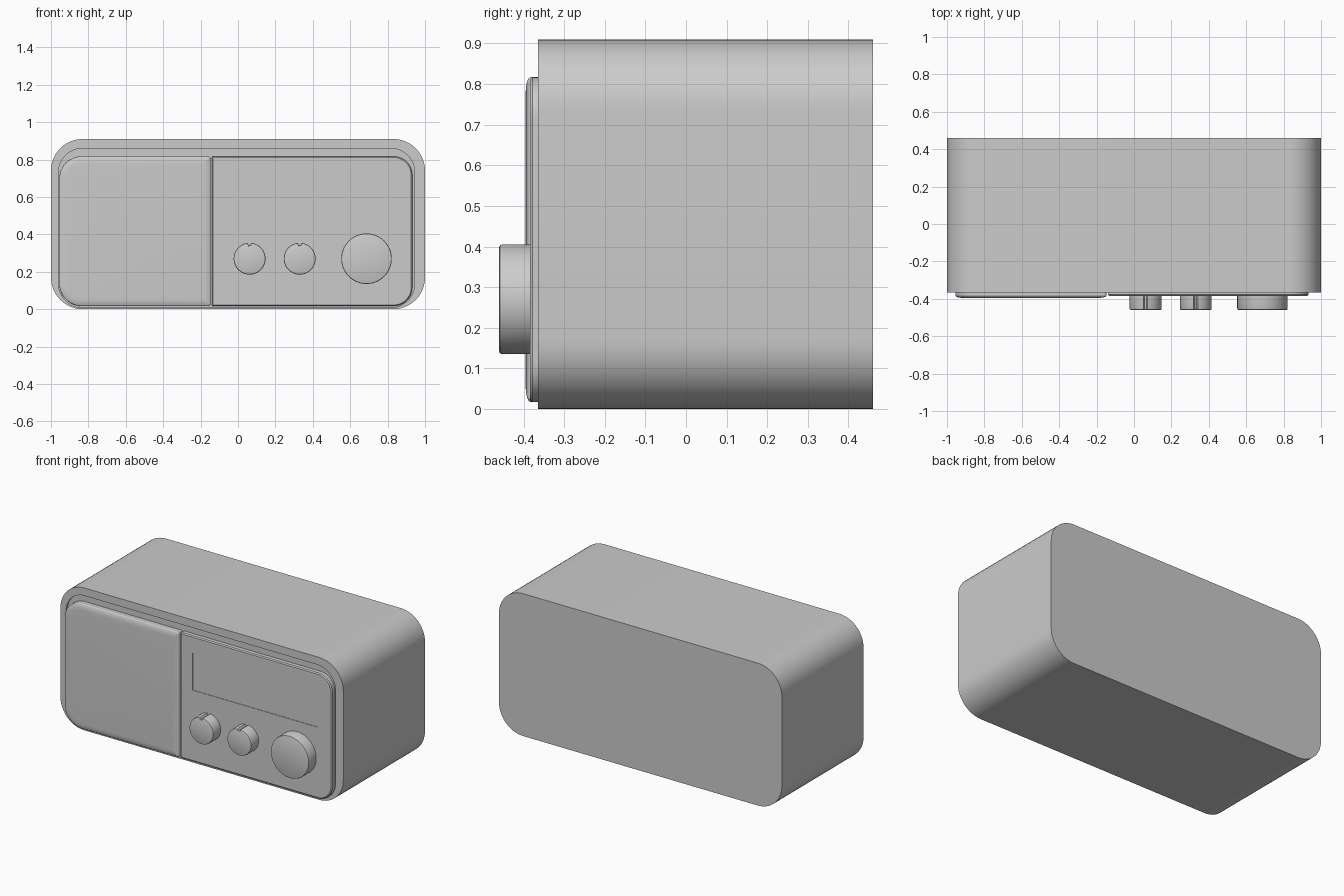
import bpy, bmesh, math

if "Cube" in bpy.data.objects:
    bpy.data.objects.remove(bpy.data.objects["Cube"])


def outline(x0, x1, z0, z1, radii, inset=0.0, steps=12):
    """Rounded rectangle; radii run top right, top left, bottom left, bottom right."""
    x0, x1, z0, z1 = x0 + inset, x1 - inset, z0 + inset, z1 - inset
    pts = []
    for i, r in enumerate(radii):
        r = max(r - inset, 0.003)
        cx = x1 - r if i in (0, 3) else x0 + r
        cz = z1 - r if i in (0, 1) else z0 + r
        for k in range(steps + 1):
            a = math.radians(90 * (i + k / steps))
            pts.append((cx + r * math.cos(a), cz + r * math.sin(a)))
    return pts


def circle(cx, cz, r, notch=0.0, n=96):
    """Circle in the front plane, with an optional narrow notch at the top."""
    pts = []
    for k in range(n):
        rr = r - notch if abs(k - n // 4) <= 1 else r
        a = 2 * math.pi * k / n
        pts.append((cx + rr * math.cos(a), cz + rr * math.sin(a)))
    return pts


def loft(name, rings):
    """Skin a list of (y, outline) rings and cap both ends."""
    bm = bmesh.new()
    loops = [[bm.verts.new((x, y, z)) for x, z in pts] for y, pts in rings]
    n = len(loops[0])
    for a, b in zip(loops, loops[1:]):
        for i in range(n):
            j = (i + 1) % n
            bm.faces.new((a[i], a[j], b[j], b[i]))
    bm.faces.new(loops[0])
    bm.faces.new(loops[-1])
    bmesh.ops.recalc_face_normals(bm, faces=bm.faces)
    mesh = bpy.data.meshes.new(name)
    bm.to_mesh(mesh)
    bm.free()
    ob = bpy.data.objects.new(name, mesh)
    bpy.context.collection.objects.link(ob)
    bpy.context.view_layer.objects.active = ob
    ob.select_set(True)
    bpy.ops.object.shade_smooth_by_angle(angle=math.radians(30))
    ob.select_set(False)
    return ob


# Cabinet with a shallow recess in its front
shell = outline(-1, 1, 0, 0.91, [0.17] * 4)
recess = outline(-0.96, 0.945, 0.008, 0.86, [0.13] * 4)
loft("cabinet", [(0.46, shell), (-0.365, shell), (-0.365, recess), (-0.352, recess)])

# Speaker cover on the left, with a softened front edge
cover = (-0.955, -0.147, 0.017, 0.817, [0.015, 0.12, 0.12, 0.015])
loft("speaker_cover", [(-0.345, outline(*cover)), (-0.383, outline(*cover))] +
     [(-0.383 - 0.012 * math.sin(t), outline(*cover, inset=0.04 * (1 - math.cos(t))))
      for t in (math.radians(22.5 * i) for i in range(1, 5))])

# Control panel on the right, with an inset display
panel = (-0.14, 0.932, 0.017, 0.817, [0.1, 0.004, 0.004, 0.1])
display = outline(-0.052, 0.834, 0.472, 0.712, [0.003] * 4)
loft("control_panel", [(-0.345, outline(*panel)), (-0.378, outline(*panel)),
                       (-0.384, outline(*panel, inset=0.006)),
                       (-0.384, display), (-0.381, display)])

# Two notched small knobs and one large tuning knob
for name, x, r, notch in (("left_knob", 0.062, 0.085, 0.012),
                          ("middle_knob", 0.33, 0.085, 0.012),
                          ("tuning_knob", 0.687, 0.135, 0.0)):
    loft(name, [(-0.37, circle(x, 0.27, r, notch)),
                (-0.453, circle(x, 0.27, r, notch)),
                (-0.458, circle(x, 0.27, r - 0.002, notch)),
                (-0.46, circle(x, 0.27, r - 0.007, notch))])
